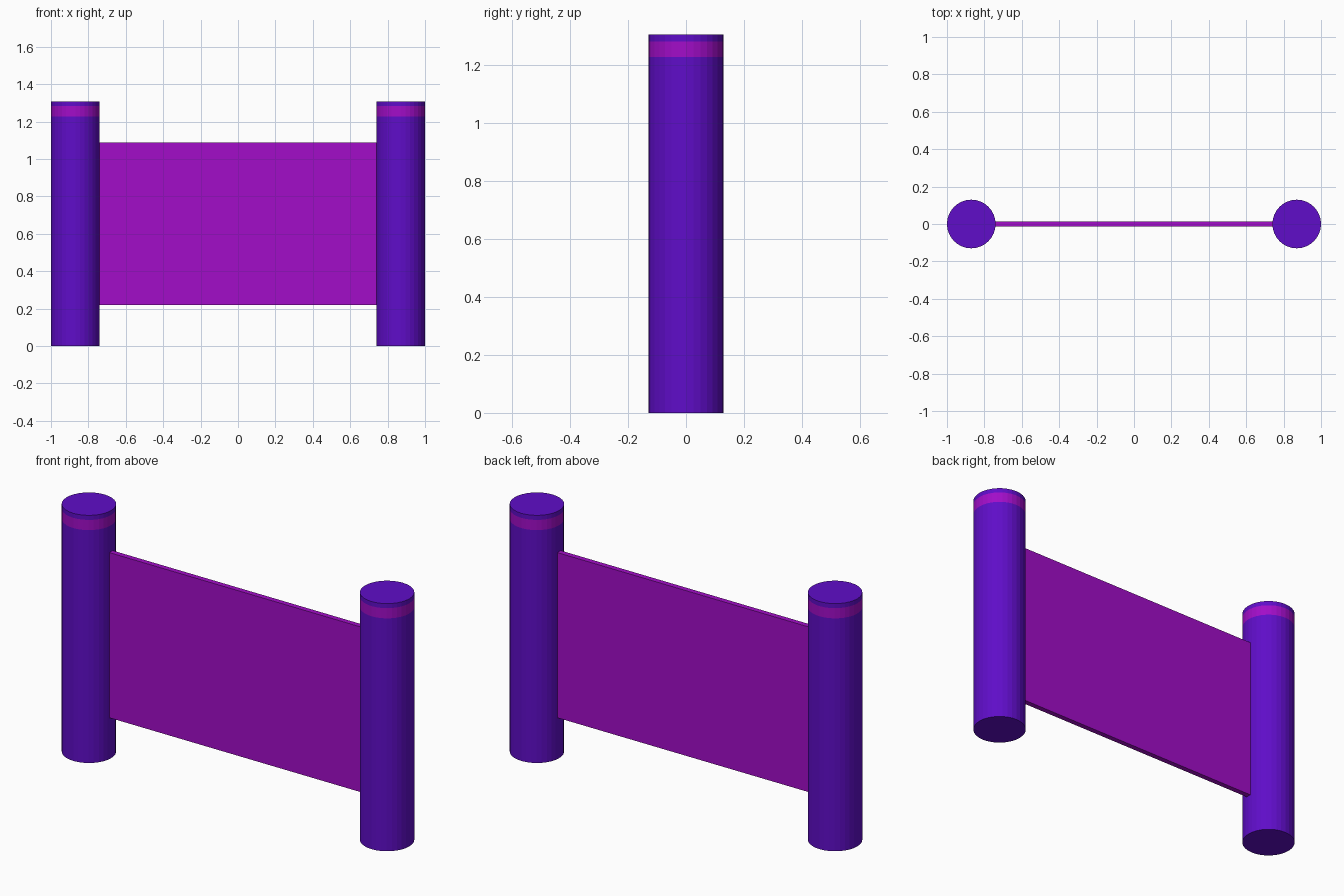
import bpy, bmesh
from math import cos, sin, tau

if "Cube" in bpy.data.objects:
    bpy.data.objects.remove(bpy.data.objects["Cube"])

SIDES, RADIUS, POST_X = 32, 0.13, 0.87


def material(name, color):
    m = bpy.data.materials.new(name)
    m.diffuse_color = (*color, 1)
    m.use_nodes = True
    m.node_tree.nodes["Principled BSDF"].inputs["Base Color"].default_value = m.diffuse_color
    return m


violet = material("violet", (0.115, 0.004, 0.58))
magenta = material("magenta", (0.36, 0.004, 0.58))


def add_object(name, bm, mats):
    bmesh.ops.recalc_face_normals(bm, faces=bm.faces)
    mesh = bpy.data.meshes.new(name)
    bm.to_mesh(mesh)
    bm.free()
    for m in mats:
        mesh.materials.append(m)
    obj = bpy.data.objects.new(name, mesh)
    bpy.context.collection.objects.link(obj)
    return obj


# Round post with a flush coloured band near the top
def post(name, x):
    bm = bmesh.new()
    rings = [[bm.verts.new((x + RADIUS * cos(tau * i / SIDES),
                            RADIUS * sin(tau * i / SIDES), z))
              for i in range(SIDES)] for z in (0, 1.228, 1.282, 1.306)]
    for level, (a, b) in enumerate(zip(rings, rings[1:])):
        for i in range(SIDES):
            j = (i + 1) % SIDES
            f = bm.faces.new((a[i], a[j], b[j], b[i]))
            f.material_index = int(level == 1)
    bm.faces.new(rings[0])
    bm.faces.new(rings[-1])
    add_object(name, bm, (violet, magenta))


post("left_post", -POST_X)
post("right_post", POST_X)

# Thin panel spanning the posts
bm = bmesh.new()
bmesh.ops.create_cube(bm, size=1)
bmesh.ops.scale(bm, vec=(1.484, 0.028, 0.871), verts=bm.verts)
bmesh.ops.translate(bm, vec=(0, 0, 0.6535), verts=bm.verts)
add_object("panel", bm, (magenta,))
